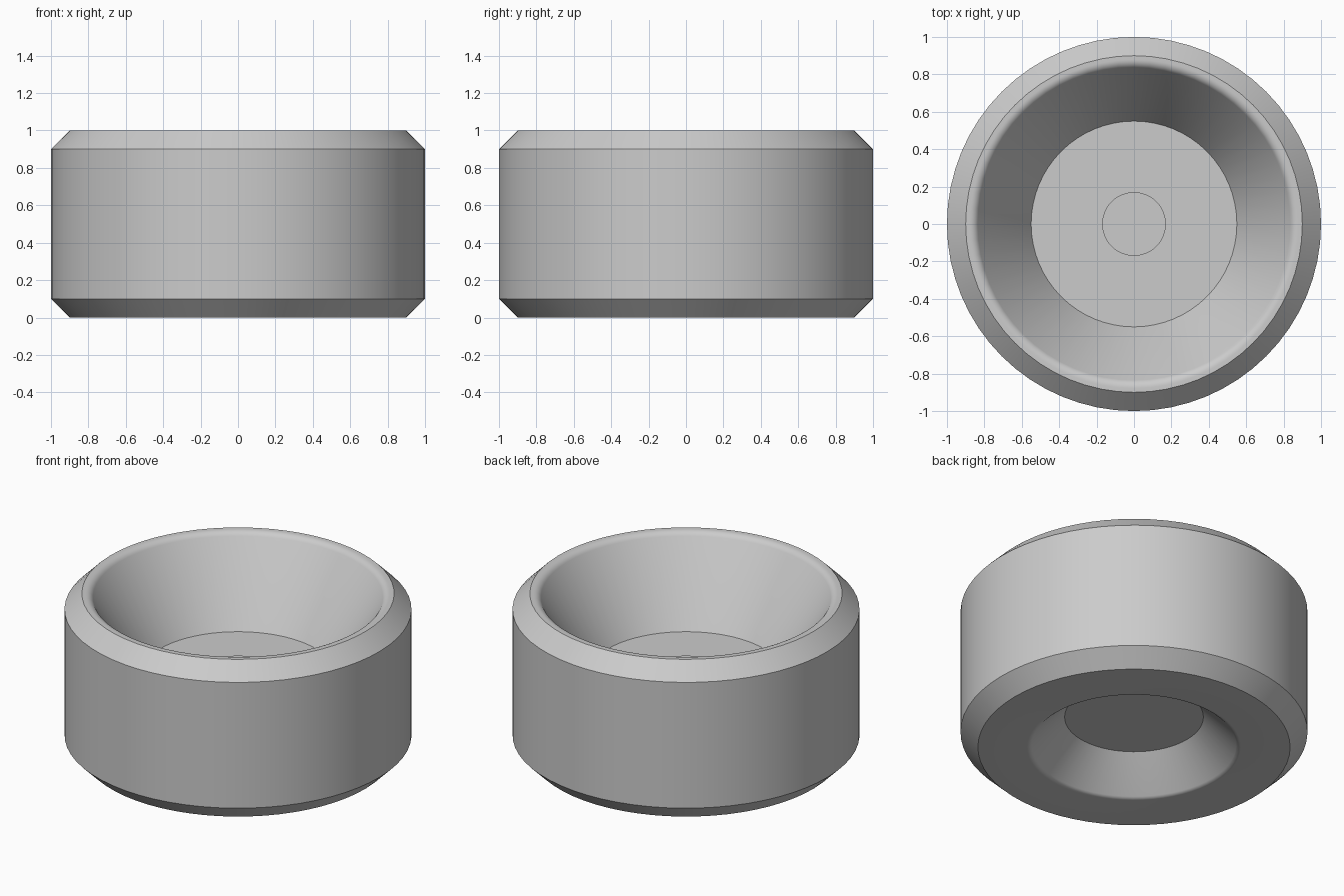
import bpy
import math
from mathutils import Vector

SEGMENTS = 64

cube = bpy.data.objects.get("Cube")
if cube:
    bpy.data.objects.remove(cube)

grey = bpy.data.materials.new("plain_grey")
grey.use_nodes = True
grey.diffuse_color = (0.6, 0.6, 0.6, 1)
grey.node_tree.nodes["Principled BSDF"].inputs["Base Color"].default_value = grey.diffuse_color


def fillet(before, corner, after, radius, steps=5):
    """Points of an arc that rounds a profile corner."""
    c = Vector(corner)
    u = (Vector(before) - c).normalized()
    v = (Vector(after) - c).normalized()
    half = u.angle(v) / 2
    centre = c + (u + v).normalized() * radius / math.sin(half)
    start = (c + u * radius / math.tan(half) - centre).normalized()
    end = (c + v * radius / math.tan(half) - centre).normalized()
    return [tuple(centre + start.lerp(end, i / steps).normalized() * radius)
            for i in range(steps + 1)]


def lathe(name, profile):
    """Revolve an (r, z) profile about z; points on the axis become poles."""
    verts, faces, rings = [], [], []
    for r, z in profile:
        count = 1 if r == 0 else SEGMENTS
        rings.append(range(len(verts), len(verts) + count))
        for i in range(count):
            a = math.tau * i / SEGMENTS
            verts.append((r * math.cos(a), r * math.sin(a), z))
    for low, high in zip(rings, rings[1:]):
        for i in range(SEGMENTS):
            j = (i + 1) % SEGMENTS
            if len(low) == 1:
                faces.append((low[0], high[j], high[i]))
            elif len(high) == 1:
                faces.append((low[i], low[j], high[0]))
            else:
                faces.append((low[i], low[j], high[j], high[i]))
    mesh = bpy.data.meshes.new(name)
    mesh.from_pydata(verts, [], faces)
    mesh.materials.append(grey)
    obj = bpy.data.objects.new(name, mesh)
    bpy.context.collection.objects.link(obj)
    bpy.ops.object.select_all(action="DESELECT")
    obj.select_set(True)
    bpy.context.view_layer.objects.active = obj
    bpy.ops.object.shade_smooth_by_angle(angle=math.radians(30))


# Body: recessed underside, chamfered wall, rounded lip, conical bowl
underside = [(0, 0.2), (0.4, 0.2)] + fillet((0.4, 0.2), (0.6, 0), (0.9, 0), 0.04)
wall = [(0.9, 0), (1, 0.1), (1, 0.9), (0.9, 1)]
bowl = fillet((0.9, 1), (0.85, 1), (0.55, 0.5), 0.05) + [(0.55, 0.5), (0, 0.5)]
lathe("cup_body", underside + wall + bowl)

# Low round button on the bowl floor
lathe("floor_button", [(0, 0.49), (0.17, 0.49), (0.17, 0.525), (0, 0.525)])
